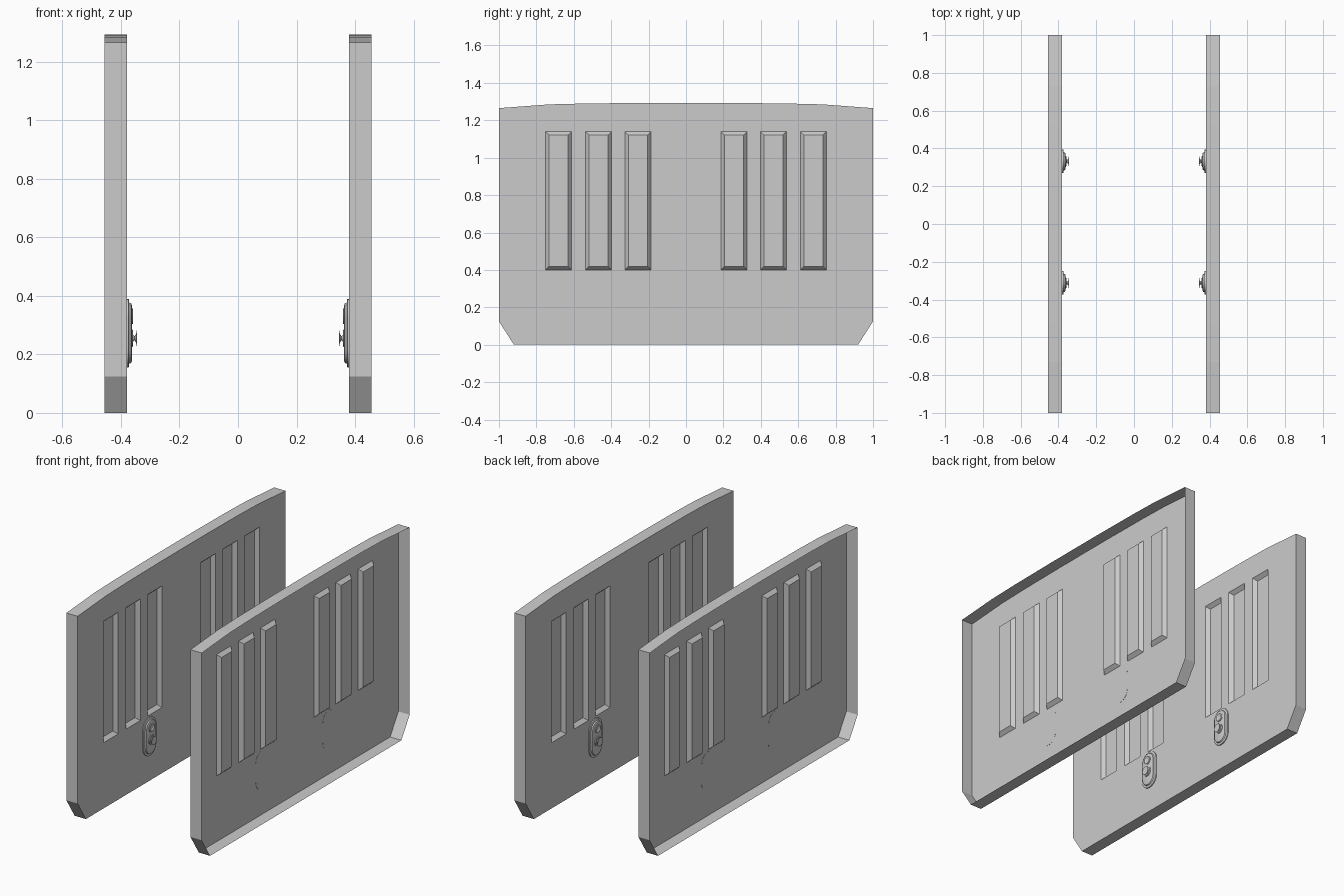
import bpy, bmesh, math
from mathutils import Vector

if "Cube" in bpy.data.objects:
    bpy.data.objects.remove(bpy.data.objects["Cube"])

XI, XO = 0.38, 0.456          # inner face and open outer rim of each panel


def finish(name, bm, smooth=False):
    me = bpy.data.meshes.new(name)
    bm.to_mesh(me)
    bm.free()
    ob = bpy.data.objects.new(name, me)
    bpy.context.collection.objects.link(ob)
    mir = ob.modifiers.new("mirror", 'MIRROR')
    mir.use_axis = (True, False, False)
    mir.use_mirror_merge = False
    if smooth:
        bpy.context.view_layer.objects.active = ob
        ob.select_set(True)
        bpy.ops.object.shade_smooth_by_angle(angle=math.radians(35))
        ob.select_set(False)
    return ob


# side panel: thin tray, open on its outer side, with pressed slots
half = [(0.92, 0), (1, 0.125), (1, 1.265), (0.73, 1.285), (0.53, 1.29), (0.2, 1.293)]
outline = half + [(-y, z) for y, z in reversed(half)]
slots = [(s * c - 0.07, s * c + 0.07) for s in (-1, 1) for c in (0.257, 0.467, 0.681)]
bm = bmesh.new()
bm.faces.new([bm.verts.new((XI, y, z)) for y, z in outline])
cuts = [((0, y, 0), (0, 1, 0)) for s in slots for y in s]
cuts += [((0, 0, z), (0, 0, 1)) for z in (0.40, 1.14)]
for co, no in cuts:
    geom = bm.verts[:] + bm.edges[:] + bm.faces[:]
    bmesh.ops.bisect_plane(bm, geom=geom, plane_co=co, plane_no=no)
rim = [e for e in bm.edges if e.is_boundary]


def is_slot(f):
    c = f.calc_center_median()
    return 0.4 < c.z < 1.14 and any(a < c.y < b for a, b in slots)


slot_faces = [f for f in bm.faces if is_slot(f)]
bmesh.ops.inset_individual(bm, faces=slot_faces, thickness=0.027)
for f in slot_faces:
    for v in f.verts:
        v.co.x += 0.022
ext = bmesh.ops.extrude_edge_only(bm, edges=rim)["geom"]
for v in ext:
    if isinstance(v, bmesh.types.BMVert):
        v.co.x = XO
bmesh.ops.recalc_face_normals(bm, faces=bm.faces[:])
bm.normal_update()
if slot_faces[0].normal.x > 0:
    bmesh.ops.reverse_faces(bm, faces=bm.faces[:])
finish("side_panel", bm)


def loft(name, yc, zc, rings, n=10):
    """Stack of round or pill outlines: (x, radius, straight half length)."""
    bm = bmesh.new()
    loops = []
    for x, r, h in rings:
        loop = []
        for k in range(2):
            for i in range(n + 1):
                a = math.pi * (k + i / n)
                if h == 0 and i == n:
                    continue
                loop.append(bm.verts.new((x, yc + r * math.cos(a),
                                          zc + r * math.sin(a) + (h if k == 0 else -h))))
        loops.append(loop)
    for a, b in zip(loops, loops[1:]):
        m = len(a)
        for i in range(m):
            j = (i + 1) % m
            bm.faces.new((a[i], a[j], b[j], b[i]))
    bm.faces.new(loops[0])
    bm.faces.new(loops[-1])
    bmesh.ops.recalc_face_normals(bm, faces=bm.faces[:])
    finish(name, bm, True)


# latches on the inner faces: stepped plate, dished boss, collar and flared knob
for tag, y in (("front", -0.312), ("back", 0.332)):
    loft(tag + "_latch_plate", y, 0.2725,
         [(0.381, 0.062, 0.0555), (0.374, 0.062, 0.0555), (0.372, 0.058, 0.0555),
          (0.372, 0.049, 0.0555), (0.365, 0.046, 0.0555), (0.363, 0.041, 0.0555)])
    loft(tag + "_latch_boss", y, 0.33,
         [(0.366, 0.027, 0), (0.360, 0.027, 0), (0.358, 0.023, 0),
          (0.359, 0.017, 0), (0.3625, 0.012, 0)])
    loft(tag + "_latch_collar", y, 0.255,
         [(0.366, 0.030, 0), (0.360, 0.029, 0), (0.358, 0.024, 0), (0.361, 0.018, 0)])
    loft(tag + "_latch_knob", y, 0.255,
         [(0.363, 0.015, 0), (0.354, 0.007, 0), (0.348, 0.014, 0),
          (0.347, 0.026, 0), (0.345, 0.026, 0)])
